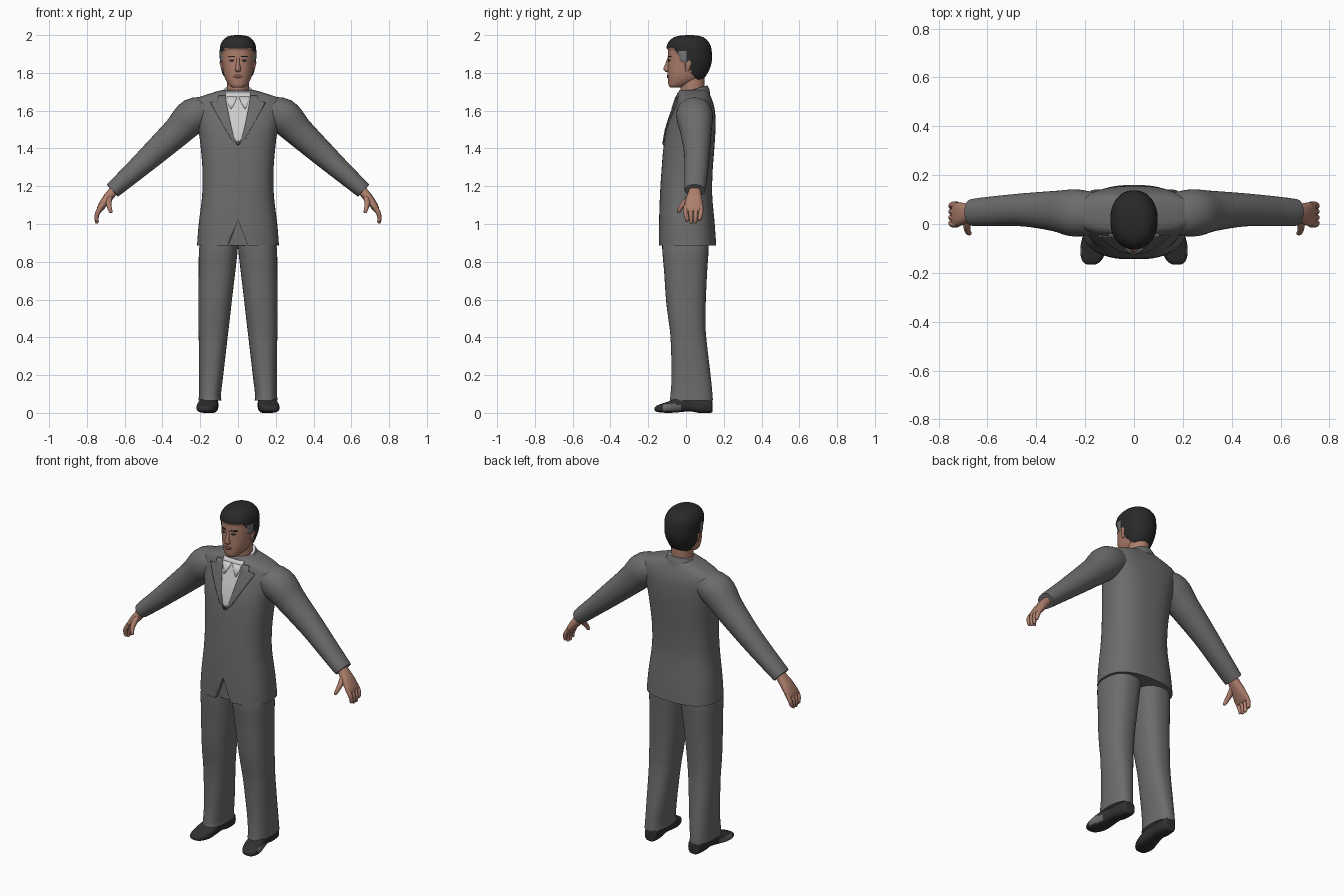
import bpy, bmesh, math
from mathutils import Vector

if "Cube" in bpy.data.objects:
    bpy.data.objects.remove(bpy.data.objects["Cube"])


def material(name, r, g, b):
    m = bpy.data.materials.new(name)
    m.use_nodes = True
    m.diffuse_color = (r, g, b, 1)
    m.node_tree.nodes["Principled BSDF"].inputs["Base Color"].default_value = (r, g, b, 1)
    return m


SUIT = material("suit grey", .15, .15, .15)
SHIRT = material("shirt white", .62, .62, .62)
SKIN = material("skin", .42, .21, .15)
LIPS = material("lips", .27, .11, .085)
HAIR = material("hair black", .022, .022, .022)
TEMPLE = material("temple grey", .17, .18, .18)
SHOE = material("shoe black", .03, .03, .03)
SHINE = material("shoe panel grey", .15, .15, .15)


def finish(name, bm, mat, angle=50):
    bmesh.ops.recalc_face_normals(bm, faces=bm.faces)
    return to_object(name, bm, mat, angle)


def to_object(name, bm, mat, angle):
    mesh = bpy.data.meshes.new(name)
    bm.to_mesh(mesh)
    bm.free()
    mesh.materials.append(mat)
    ob = bpy.data.objects.new(name, mesh)
    bpy.context.collection.objects.link(ob)
    bpy.ops.object.select_all(action='DESELECT')
    ob.select_set(True)
    bpy.context.view_layer.objects.active = ob
    bpy.ops.object.shade_smooth_by_angle(angle=math.radians(angle))
    return ob


def smooth(rows, k=4):
    """Catmull-Rom through a list of equal-length rows."""
    out = []
    for i in range(len(rows) - 1):
        quad = rows[max(i - 1, 0)], rows[i], rows[i + 1], rows[min(i + 2, len(rows) - 1)]
        for j in range(k):
            t = j / k
            out.append(tuple(.5 * (2 * b + (c - a) * t + (2 * a - 5 * b + 4 * c - d) * t * t
                                   + (3 * b - a - 3 * c + d) * t ** 3) for a, b, c, d in zip(*quad)))
    return out + [tuple(rows[-1])]


def loft(name, rings, mat, p=2, n=32, s=1):
    """Skin superellipse rings (centre, u, v); s = -1 mirrors in x."""
    bm = bmesh.new()
    loops = []
    for c, u, v in rings:
        loop = []
        for i in range(n):
            a = math.tau * i / n
            ca, sa = math.cos(a), math.sin(a)
            co = c + u * math.copysign(abs(ca) ** (2 / p), ca) + v * math.copysign(abs(sa) ** (2 / p), sa)
            loop.append(bm.verts.new((co.x * s, co.y, co.z)))
        loops.append(loop)
    for a, b in zip(loops, loops[1:]):
        for i in range(n):
            j = (i + 1) % n
            bm.faces.new((a[i], a[j], b[j], b[i]))
    bm.faces.new(loops[0])
    bm.faces.new(loops[-1])
    return finish(name, bm, mat)


def stack(name, rows, mat, p=2, n=32, s=1, tilt=0):
    """Loft upward through rows (z, x0, x1, y0, y1)."""
    rings = [(Vector(((x0 + x1) / 2, (y0 + y1) / 2, z)), Vector(((x1 - x0) / 2, 0, 0)),
              Vector((0, (y1 - y0) / 2, tilt))) for z, x0, x1, y0, y1 in rows]
    return loft(name, rings, mat, p, n, s)


def tube(name, rows, mat, p=2, n=24, s=1):
    """Loft along a path of rows (x, y, z, thickness, depth in y)."""
    pts = [Vector(r[:3]) for r in rows]
    rings = []
    for i, r in enumerate(rows):
        t = pts[min(i + 1, len(pts) - 1)] - pts[max(i - 1, 0)]
        u = t.cross(Vector((0, 1, 0))).normalized()
        v = u.cross(t).normalized()
        rings.append((pts[i], u * r[3], v * r[4]))
    return loft(name, rings, mat, p, n, s)


def sym(rows):
    return [(z, -r, r, y0, y1) for z, r, y0, y1 in rows]


def front(rows, p, x, z):
    """Depth of the front of a stacked body at x, z."""
    for a, b in zip(rows, rows[1:]):
        if a[0] <= z <= b[0]:
            break
    t = min(max((z - a[0]) / (b[0] - a[0]), 0), 1)
    _, _, rx, y0, y1 = (i + (j - i) * t for i, j in zip(a, b))
    return (y0 + y1) / 2 - (y1 - y0) / 2 * max(0, 1 - (abs(x) / rx) ** p) ** (1 / p)


def patch(name, mat, body, p, outline, lift, s=1, nx=8):
    """Thin plate lying on the front of a body; outline rows are (z, x0, x1)."""
    bm = bmesh.new()
    grid = []
    for z, x0, x1 in outline:
        lo, hi = sorted((s * x0, s * x1))
        xs = [lo + (hi - lo) * i / nx for i in range(nx + 1)]
        grid.append([bm.verts.new((x, front(body, p, x, z) - lift, z)) for x in xs])
    for a, b in zip(grid, grid[1:]):
        for i in range(nx):
            bm.faces.new((a[i], a[i + 1], b[i + 1], b[i]))
    ob = to_object(name, bm, mat, 40)
    mod = ob.modifiers.new("thickness", 'SOLIDIFY')
    mod.thickness, mod.offset = .008, -1
    return ob


def paint(ob, mat, rule):
    ob.data.materials.append(mat)
    for f in ob.data.polygons:
        if rule(f.center, f.normal):
            f.material_index = len(ob.data.materials) - 1


# Jacket body
BP = 2.5
body = smooth(sym([(.885, .217, -.145, .16), (1.0, .208, -.143, .152), (1.15, .19, -.138, .139),
                   (1.28, .188, -.13, .141), (1.4, .197, -.12, .15), (1.5, .21, -.105, .156),
                   (1.58, .23, -.08, .155), (1.63, .238, -.062, .147), (1.665, .22, -.05, .135),
                   (1.695, .135, -.042, .122), (1.71, .08, -.033, .11)]))
jacket = stack("jacket", body, SUIT, BP, 64)

# Opening at the lower front of the jacket
bm = bmesh.new()
tri = [[bm.verts.new((x, y, z)) for x, z in ((-.062, .86), (.062, .86), (0, 1.02))] for y in (-.3, -.118)]
bm.faces.new(tri[0])
bm.faces.new(tri[1])
for i in range(3):
    j = (i + 1) % 3
    bm.faces.new((tri[0][i], tri[0][j], tri[1][j], tri[1][i]))
cutter = finish("hem_cutter", bm, SUIT)
cutter.hide_render = True
cut = jacket.modifiers.new("hem opening", 'BOOLEAN')
cut.operation, cut.object, cut.solver = 'DIFFERENCE', cutter, 'EXACT'
bpy.context.view_layer.objects.active = jacket
bpy.ops.object.modifier_apply(modifier=cut.name)
bpy.data.objects.remove(cutter)

# Shirt front, collar and neck
patch("shirt_front", SHIRT, body, BP, [(1.435, -.008, .008), (1.45, -.02, .02), (1.5, -.034, .034),
      (1.56, -.046, .046), (1.63, -.06, .06), (1.675, -.066, .066), (1.695, -.066, .066)], .004, nx=12)
collar = stack("collar", sym([(1.665, .105, -.055, .128), (1.69, .09, -.047, .124),
                              (1.712, .073, -.037, .113)]), SUIT, 2, 48, tilt=.022)
paint(collar, SHIRT, lambda c, n: c.y < 0 or n.z > .85)
stack("neck", sym([(1.64, .062, -.03, .1), (1.72, .058, -.028, .098), (1.82, .06, -.03, .1)]), SKIN)

# Head, with the hair as a raised region of the same surface
HP = 2.2
skull = smooth(sym([(1.722, .028, -.084, -.03), (1.735, .046, -.092, .01), (1.765, .066, -.096, .075),
                    (1.8, .077, -.097, .104), (1.85, .085, -.096, .125), (1.9, .088, -.095, .128),
                    (1.94, .086, -.093, .122), (1.97, .07, -.075, .102), (1.985, .048, -.045, .075),
                    (1.99, .02, -.01, .04)]), 8)
head = stack("head", skull, SKIN, HP, 72)
HAIRLINE = [(-.3, 1.932), (-.06, 1.925), (-.035, 1.895), (-.03, 1.868), (.01, 1.85),
            (.03, 1.8), (.06, 1.768), (.3, 1.765)]


def is_hair(c):
    for (y0, z0), (y1, z1) in zip(HAIRLINE, HAIRLINE[1:]):
        if y0 <= c.y <= y1:
            return c.z > z0 + (z1 - z0) * (c.y - y0) / (y1 - y0)
    return False


paint(head, HAIR, lambda c, n: is_hair(c))
paint(head, TEMPLE, lambda c, n: is_hair(c) and -.034 < c.y < .004 and c.z < 1.912)
middle = Vector((0, .02, 1.87))
for v in head.data.vertices:
    if is_hair(v.co):
        v.co += (v.co - middle).normalized() * .0095

# Face
stack("nose", sym([(1.806, .012, -.108, -.08), (1.813, .017, -.117, -.08), (1.822, .015, -.12, -.08),
                   (1.85, .009, -.109, -.08), (1.882, .009, -.097, -.08)]), SKIN, n=16)
patch("mouth", LIPS, skull, HP, [(1.774, -.012, .012), (1.781, -.026, .026), (1.788, -.014, .014)], .004)

for side, s in (("left", 1), ("right", -1)):
    # Eyes, brows and ears
    patch(side + "_eye", HAIR, skull, HP, [(1.861, .029, .038), (1.866, .021, .047), (1.871, .027, .042)], .002, s)
    patch(side + "_brow", HAIR, skull, HP, [(1.884, .016, .05), (1.89, .02, .054)], .003, s)
    stack(side + "_ear", [(1.808, .076, .084, .0, .014), (1.825, .076, .09, -.004, .024),
                          (1.85, .078, .097, -.004, .034), (1.868, .08, .096, .004, .03)], SKIN, n=16, s=s)

    # Lapel and shirt collar tip
    patch(side + "_lapel", SUIT, body, BP, [(1.42, 0, .006), (1.45, .018, .036), (1.5, .032, .066),
          (1.56, .045, .1), (1.62, .057, .134), (1.645, .062, .146), (1.652, .063, .108),
          (1.68, .066, .104)], .008, s)
    patch(side + "_collar_tip", SHIRT, body, BP, [(1.61, .036, .04), (1.64, .018, .052),
          (1.675, .004, .06)], .009, s)

    # Sleeve
    tube(side + "_sleeve", smooth([(.14, .045, 1.6, .07, .08), (.235, .045, 1.573, .094, .097),
         (.32, .053, 1.49, .08, .083), (.45, .058, 1.37, .066, .068), (.56, .053, 1.27, .054, .062),
         (.645, .048, 1.195, .046, .057), (.665, .047, 1.177, .043, .054)]), SUIT, 2.1, 32, s)

    # Hand
    tube(side + "_palm", smooth([(.645, .047, 1.195, .022, .03), (.668, .046, 1.165, .025, .034),
         (.7, .042, 1.125, .024, .045), (.728, .039, 1.085, .018, .05), (.738, .039, 1.065, .012, .046)]),
         SKIN, 2.4, 24, s)
    for i, (finger, tip) in enumerate((("index", 1.012), ("middle", 1.002), ("ring", 1.003), ("little", 1.02))):
        y = -.001 + .0265 * i
        end = .038 + (y - .038) * .85
        tube(side + "_" + finger + "_finger", smooth([(.722, y, 1.095, .013, .013), (.743, y, 1.06, .0125, .0125),
             (.749, end, 1.03, .011, .011), (.746, end, tip + .006, .009, .009),
             (.745, end, tip, .004, .004)]), SKIN, 2, 12, s)
    tube(side + "_thumb", smooth([(.676, .03, 1.15, .014, .016), (.684, -.005, 1.115, .015, .016),
         (.68, -.03, 1.085, .012, .012), (.673, -.038, 1.064, .009, .009), (.672, -.039, 1.058, .004, .004)]),
         SKIN, 2, 12, s)

    # Trouser leg
    stack(side + "_trouser_leg", smooth([(.066, .088, .209, -.086, .142), (.1, .09, .207, -.082, .14),
          (.2, .078, .206, -.076, .13), (.4, .055, .208, -.082, .107), (.5, .043, .21, -.094, .103),
          (.6, .032, .209, -.106, .105), (.75, .014, .208, -.116, .112), (.87, .001, .206, -.126, .12),
          (.95, -.004, .19, -.122, .118)]), SUIT, 2.4, 40, s)

    # Shoe, lofted from heel to toe
    shoe_rows = smooth([(.139, .143, .022, .006, .06), (.13, .144, .037, 0, .08), (.07, .146, .042, 0, .085),
                        (.02, .15, .042, .008, .085), (-.04, .157, .05, .003, .082), (-.09, .164, .055, 0, .062),
                        (-.13, .17, .048, .002, .048), (-.156, .174, .034, .006, .038),
                        (-.166, .175, .016, .012, .028)])
    rings = [(Vector((x, y, (z0 + z1) / 2)), Vector((w, 0, 0)), Vector((0, 0, (z1 - z0) / 2)))
             for y, x, w, z0, z1 in shoe_rows]
    shoe = loft(side + "_shoe", rings, SHOE, 2.8, 32, s)
    paint(shoe, SHINE, lambda c, n: -.12 < c.y < -.02 and n.x * s > .6 and .008 < c.z < .047)
